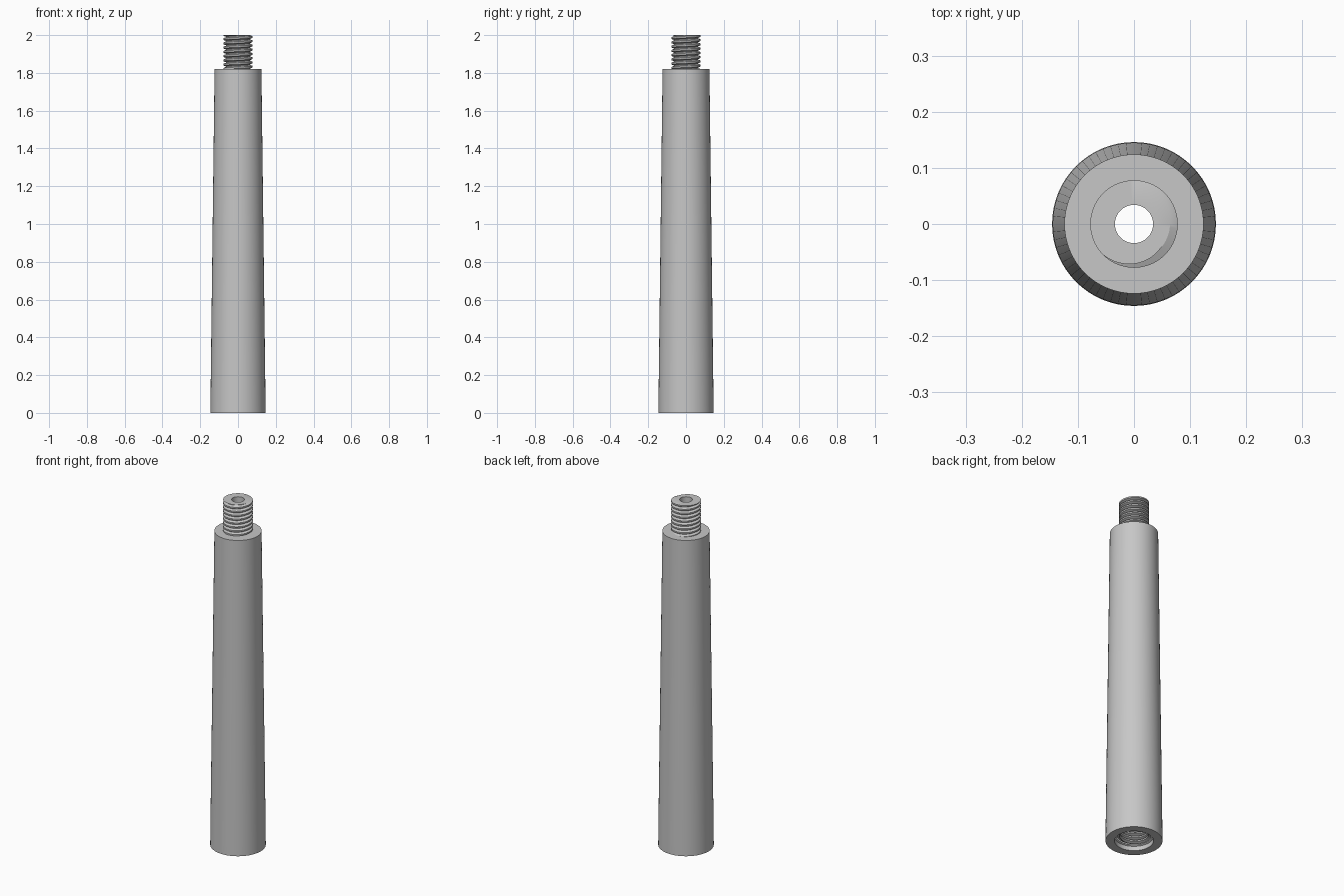
import bpy, bmesh, math

if "Cube" in bpy.data.objects:
    bpy.data.objects.remove(bpy.data.objects["Cube"], do_unlink=True)

SEG = 64
SHOULDER, TOP = 1.82, 2.0        # shaft shoulder and stud tip heights
BORE = 0.034                     # through-hole radius
HOLE, HOLE_END = 0.03, 0.22      # threaded socket range
PITCH = 0.0225

steel = bpy.data.materials.new("grey steel")
steel.use_nodes = True
colour = (0.57, 0.57, 0.57, 1)
steel.diffuse_color = colour
steel.node_tree.nodes["Principled BSDF"].inputs["Base Color"].default_value = colour


def finish(name, bm):
    """Weld the mesh, make it an object, shade smooth with sharp edges kept."""
    bmesh.ops.remove_doubles(bm, verts=bm.verts, dist=1e-5)
    bmesh.ops.dissolve_degenerate(bm, edges=bm.edges, dist=1e-5)
    mesh = bpy.data.meshes.new(name)
    bm.to_mesh(mesh)
    bm.free()
    mesh.materials.append(steel)
    ob = bpy.data.objects.new(name, mesh)
    bpy.context.collection.objects.link(ob)
    bpy.ops.object.select_all(action='DESELECT')
    ob.select_set(True)
    bpy.context.view_layer.objects.active = ob
    bpy.ops.object.shade_smooth_by_angle(angle=math.radians(25))
    return ob


def polar(r, i, z):
    a = math.tau * i / SEG
    return (r * math.cos(a), r * math.sin(a), z)


def lathe(name, profile):
    """Revolve (radius, height) points around z."""
    bm = bmesh.new()
    rings = [[bm.verts.new(polar(r, i, z)) for i in range(SEG)] for r, z in profile]
    for a, b in zip(rings, rings[1:]):
        for i in range(SEG):
            j = (i + 1) % SEG
            bm.faces.new((a[i], a[j], b[j], b[i]))
    return finish(name, bm)


def thread(name, z0, z1, root, crest, cap_z, cap_r, inward=False):
    """Helical thread between two heights, closed by a flat ring at cap_z."""
    # one pitch: groove bottom, rising flank, crest flat, falling flank
    steps = [(0.0, root), (0.12, root), (0.38, crest), (0.74, crest), (1.0, root)]

    def radius(phase):
        f = phase % 1.0
        for (p, r), (q, s) in zip(steps, steps[1:]):
            if f <= q:
                return r + (s - r) * (f - p) / (q - p)

    per_turn = len(steps) - 1
    turns = math.ceil((z1 - z0) / PITCH) + 3

    def point(i, row):
        turn, k = divmod(row, per_turn)
        twist = i / SEG
        z = z1 + PITCH * (twist + turn - turns + 1 + steps[k][0])
        if z0 < z < z1:
            return polar(steps[k][1], i, z)
        z = min(max(z, z0), z1)
        return polar(radius((z - z1) / PITCH - twist), i, z)

    bm = bmesh.new()

    def quad(points):
        if inward:
            points = points[::-1]
        bm.faces.new([bm.verts.new(p) for p in points])

    for i in range(SEG):
        for row in range(-per_turn, turns * per_turn):
            quad([point(i, row), point(i + 1, row),
                  point(i + 1, row + 1), point(i, row + 1)])
        rim = [polar(radius((cap_z - z1) / PITCH - j / SEG), j, cap_z) for j in (i, i + 1)]
        quad([rim[0], rim[1], polar(cap_r, i + 1, cap_z), polar(cap_r, i, cap_z)])
    return finish(name, bm)


# Tapered shaft with a shoulder on top and a counterbored foot
lathe("shaft", [(0.09, HOLE), (0.1, HOLE - 0.005), (0.1, 0), (0.146, 0),
                (0.145, 0.12), (0.124, SHOULDER), (0.06, SHOULDER)])

# Threaded stud with its flat annular tip
thread("threaded_stud", SHOULDER, TOP, 0.064, 0.078, TOP, BORE)

# Threaded socket in the foot, closed above around the bore
thread("threaded_socket", HOLE, HOLE_END, 0.09, 0.074, HOLE_END, BORE, inward=True)

# Inner wall of the through-hole
lathe("bore_wall", [(BORE, TOP), (BORE, HOLE_END)])
